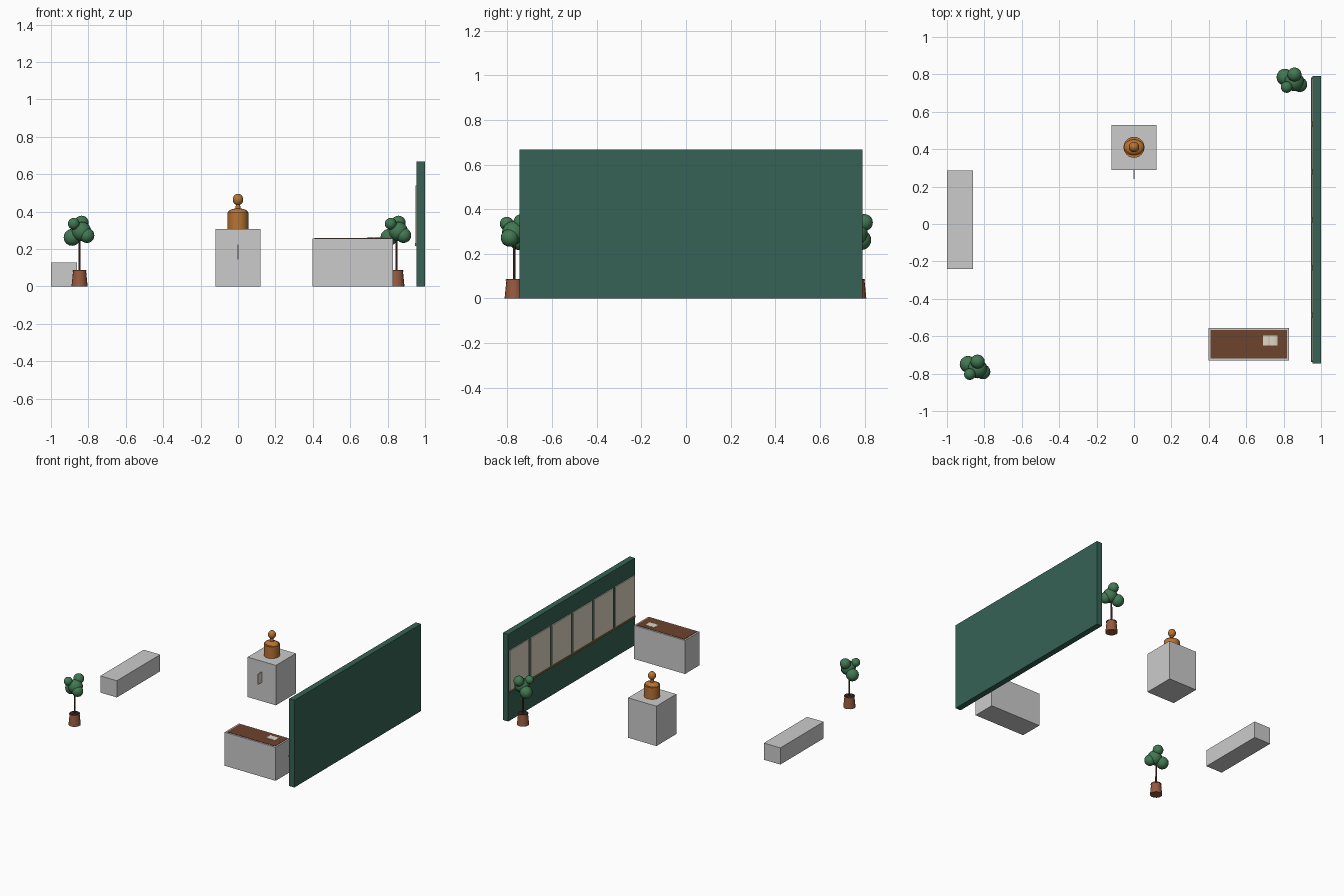
import bpy, bmesh, math
from mathutils import Matrix, Vector

if "Cube" in bpy.data.objects:
    bpy.data.objects.remove(bpy.data.objects["Cube"])


def material(name, r, g, b):
    lin = [((c / 255 + 0.055) / 1.055) ** 2.4 for c in (r, g, b)]
    m = bpy.data.materials.new(name)
    m.diffuse_color = (*lin, 1)
    m.use_nodes = True
    m.node_tree.nodes["Principled BSDF"].inputs["Base Color"].default_value = m.diffuse_color
    return m


GREEN = material("wall_green", 54, 98, 85)
CREAM = material("paper_cream", 222, 213, 196)
WOOD = material("wood_brown", 110, 66, 45)
BRASS = material("brass", 140, 110, 60)
BRONZE = material("bronze", 184, 115, 51)
CLAY = material("clay", 150, 90, 62)
SOIL = material("soil", 50, 36, 28)
BARK = material("bark", 84, 60, 42)
LEAF = material("leaf", 66, 120, 82)


def finish(name, bm, mat=None, smooth=False):
    bmesh.ops.recalc_face_normals(bm, faces=bm.faces[:])
    me = bpy.data.meshes.new(name)
    bm.to_mesh(me)
    bm.free()
    ob = bpy.data.objects.new(name, me)
    bpy.context.collection.objects.link(ob)
    if mat:
        me.materials.append(mat)
    if smooth:
        bpy.context.view_layer.objects.active = ob
        ob.select_set(True)
        bpy.ops.object.shade_smooth_by_angle(angle=math.radians(35))
        ob.select_set(False)
    return ob


def box(name, x, y, z, mat=None):
    """Box from (min, max) pairs on each axis."""
    bm = bmesh.new()
    size = Vector([b - a for a, b in (x, y, z)])
    mid = Vector([(a + b) / 2 for a, b in (x, y, z)])
    bmesh.ops.create_cube(bm, size=1, matrix=Matrix.Translation(mid) @ Matrix.Diagonal((*size, 1)))
    return finish(name, bm, mat)


def lathe(name, x, y, profile, mat, sides=24):
    """Closed solid of revolution from (radius, z) points."""
    bm = bmesh.new()
    rings = [[bm.verts.new((x + r * math.cos(2 * math.pi * i / sides),
                            y + r * math.sin(2 * math.pi * i / sides), z)) for i in range(sides)]
             for r, z in profile]
    for a, b in zip(rings, rings[1:]):
        for i in range(sides):
            j = (i + 1) % sides
            bm.faces.new((a[i], a[j], b[j], b[i]))
    bm.faces.new(rings[0])
    bm.faces.new(rings[-1])
    return finish(name, bm, mat, True)


def balls(name, spheres, mat, u=16, v=10):
    """Group of ellipsoids given as (centre, radii)."""
    bm = bmesh.new()
    for c, r in spheres:
        bmesh.ops.create_uvsphere(bm, u_segments=u, v_segments=v, radius=1,
                                  matrix=Matrix.Translation(c) @ Matrix.Diagonal((*r, 1)))
    return finish(name, bm, mat, True)


# Display wall with six panels and a rail along their foot
Y0, Y1 = -0.745, 0.79
box("display_wall", (0.955, 1.0), (Y0, Y1), (0, 0.668), GREEN)
pitch = (Y1 - Y0) / 6
for i in range(6):
    a = Y0 + i * pitch
    box(f"wall_panel_{i + 1}", (0.948, 0.956), (a + 0.012, a + pitch - 0.012), (0.232, 0.54), CREAM)
box("panel_rail", (0.946, 0.956), (Y0 + 0.008, Y1 - 0.008), (0.217, 0.231), BRASS)

# Bench
box("bench", (-1.0, -0.86), (-0.24, 0.285), (0, 0.128))

# Desk with inset top
box("desk_body", (0.397, 0.83), (-0.73, -0.555), (0, 0.257))
box("desk_top", (0.41, 0.818), (-0.719, -0.566), (0.25, 0.2595), WOOD)

# Open book: two softly arched pages
bm = bmesh.new()
page = [(-0.038, 0.001), (-0.03, 0.0035), (-0.018, 0.005), (-0.008, 0.004), (0, 0.0015),
        (0.008, 0.004), (0.018, 0.005), (0.03, 0.0035), (0.038, 0.001)]
outline = page + [(0.038, -0.001), (-0.038, -0.001)]
face = bm.faces.new([bm.verts.new((0.728 + x, -0.65, 0.26 + z)) for x, z in outline])
ext = bmesh.ops.extrude_face_region(bm, geom=[face], use_keep_orig=True)
bmesh.ops.translate(bm, vec=(0, 0.055, 0), verts=[g for g in ext["geom"] if isinstance(g, bmesh.types.BMVert)])
finish("open_book", bm, CREAM)

# Pedestal, its thin label plate and the bust
box("pedestal", (-0.12, 0.12), (0.288, 0.53), (0, 0.306))
box("label_plate", (-0.002, 0.002), (0.24, 0.33), (0.145, 0.225), CREAM)
lathe("bust_body", 0, 0.41, [(0.056, 0.306), (0.056, 0.395)], BRONZE)
balls("bust_shoulders", [((0, 0.41, 0.395), (0.054, 0.042, 0.022))], BRONZE)
lathe("bust_neck", 0, 0.41, [(0.016, 0.40), (0.012, 0.43), (0.012, 0.445)], BRONZE, 16)
balls("bust_head", [((0, 0.412, 0.464), (0.028, 0.028, 0.031))], BRONZE)

# Two potted trees
crown = [(-0.04, 0.02, 0.262, 0.045), (0.011, 0.034, 0.34, 0.038), (-0.031, -0.033, 0.335, 0.031),
         (0.039, -0.02, 0.272, 0.04), (0.01, -0.003, 0.294, 0.052)]
for n, (px, py) in enumerate([(-0.847, -0.77), (0.847, 0.765)], 1):
    lathe(f"pot_{n}", px, py, [(0.043, 0), (0.035, 0.08), (0.038, 0.08), (0.038, 0.085)], CLAY, 16)
    lathe(f"soil_{n}", px, py, [(0.034, 0.08), (0.034, 0.087)], SOIL, 16)
    lathe(f"trunk_{n}", px, py, [(0.006, 0.08), (0.005, 0.29)], BARK, 8)
    balls(f"crown_{n}", [((px + x, py + y, z), (r, r, r)) for x, y, z, r in crown], LEAF)
